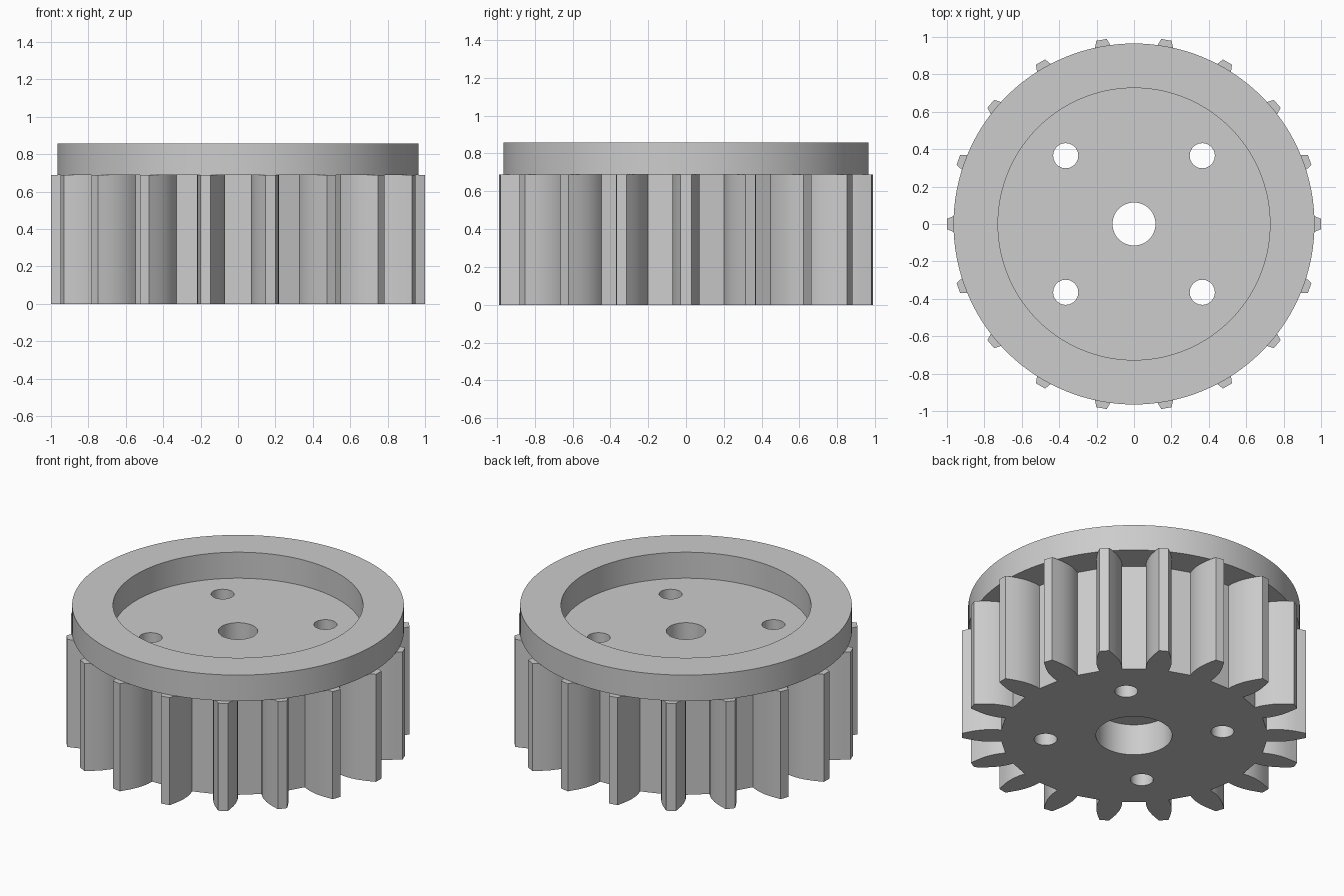
import bpy
import bmesh
from math import radians, cos, sin, tau, sqrt
from mathutils import Vector

cube = bpy.data.objects.get("Cube")
if cube:
    bpy.data.objects.remove(cube, do_unlink=True)

TEETH = 18
GEAR_TOP, TOTAL = 0.69, 0.857
# Half of one tooth: (distance from axis, half width), root to tip
TOOTH = [(0.775, 0.066), (0.81, 0.071), (0.85, 0.071), (0.89, 0.066),
         (0.93, 0.055), (0.965, 0.042), (1.0, 0.028)]

grey = bpy.data.materials.new("light grey")
grey.use_nodes = True
COLOUR = (0.604, 0.604, 0.604, 1)
grey.diffuse_color = COLOUR
grey.node_tree.nodes["Principled BSDF"].inputs["Base Color"].default_value = COLOUR


def add_object(name, bm):
    bmesh.ops.recalc_face_normals(bm, faces=bm.faces[:])
    mesh = bpy.data.meshes.new(name)
    bm.to_mesh(mesh)
    bm.free()
    mesh.materials.append(grey)
    obj = bpy.data.objects.new(name, mesh)
    bpy.context.collection.objects.link(obj)
    return obj


def extrude_outline(bm, outline, z0, z1):
    """Solid prism from a closed outline of (x, y) points."""
    face = bm.faces.new([bm.verts.new((x, y, z0)) for x, y in outline])
    top = bmesh.ops.extrude_face_region(bm, geom=[face])["geom"]
    verts = [g for g in top if isinstance(g, bmesh.types.BMVert)]
    bmesh.ops.translate(bm, verts=verts, vec=(0, 0, z1 - z0))


def circle(radius, cx=0, cy=0, n=64):
    return [(cx + radius * cos(tau * i / n), cy + radius * sin(tau * i / n))
            for i in range(n)]


def smooth(obj):
    bpy.ops.object.select_all(action="DESELECT")
    obj.select_set(True)
    bpy.context.view_layer.objects.active = obj
    bpy.ops.object.shade_smooth_by_angle(angle=radians(25))


# Toothed body: one tooth profile repeated round the axis
side = [(sqrt(r * r - w * w), w) for r, w in TOOTH]
tooth = [(x, -w) for x, w in side] + side[::-1]
outline = []
for i in range(TEETH):
    a = tau * i / TEETH
    outline += [(x * cos(a) - y * sin(a), x * sin(a) + y * cos(a)) for x, y in tooth]
bm = bmesh.new()
extrude_outline(bm, outline, 0, GEAR_TOP)
gear = add_object("toothed_body", bm)


# Bores: axle hole, wider counterbore below, four bolt holes
def drill(name, radius, z0, z1, cx=0, cy=0):
    bm = bmesh.new()
    extrude_outline(bm, circle(radius, cx, cy), z0, z1)
    cutter = add_object(name, bm)
    mod = gear.modifiers.new(name, "BOOLEAN")
    mod.operation = "DIFFERENCE"
    mod.solver = "EXACT"
    mod.object = cutter
    bpy.context.view_layer.objects.active = gear
    bpy.ops.object.modifier_apply(modifier=name)
    bpy.data.objects.remove(cutter, do_unlink=True)


drill("axle_hole", 0.115, -0.1, 1)
drill("counterbore", 0.222, -0.1, 0.2)
for sx in (-1, 1):
    for sy in (-1, 1):
        drill("bolt_hole", 0.067, -0.1, 1, sx * 0.365, sy * 0.365)
smooth(gear)

# Raised rim: rectangular section turned round the axis
bm = bmesh.new()
section = [(0.727, GEAR_TOP), (0.965, GEAR_TOP), (0.965, TOTAL), (0.727, TOTAL)]
verts = [bm.verts.new((r, 0, z)) for r, z in section]
edges = [bm.edges.new((verts[i], verts[(i + 1) % 4])) for i in range(4)]
bmesh.ops.spin(bm, geom=verts + edges, cent=(0, 0, 0), axis=Vector((0, 0, 1)),
               angle=tau, steps=128, use_merge=True)
bmesh.ops.remove_doubles(bm, verts=bm.verts[:], dist=0.0001)
smooth(add_object("rim", bm))
